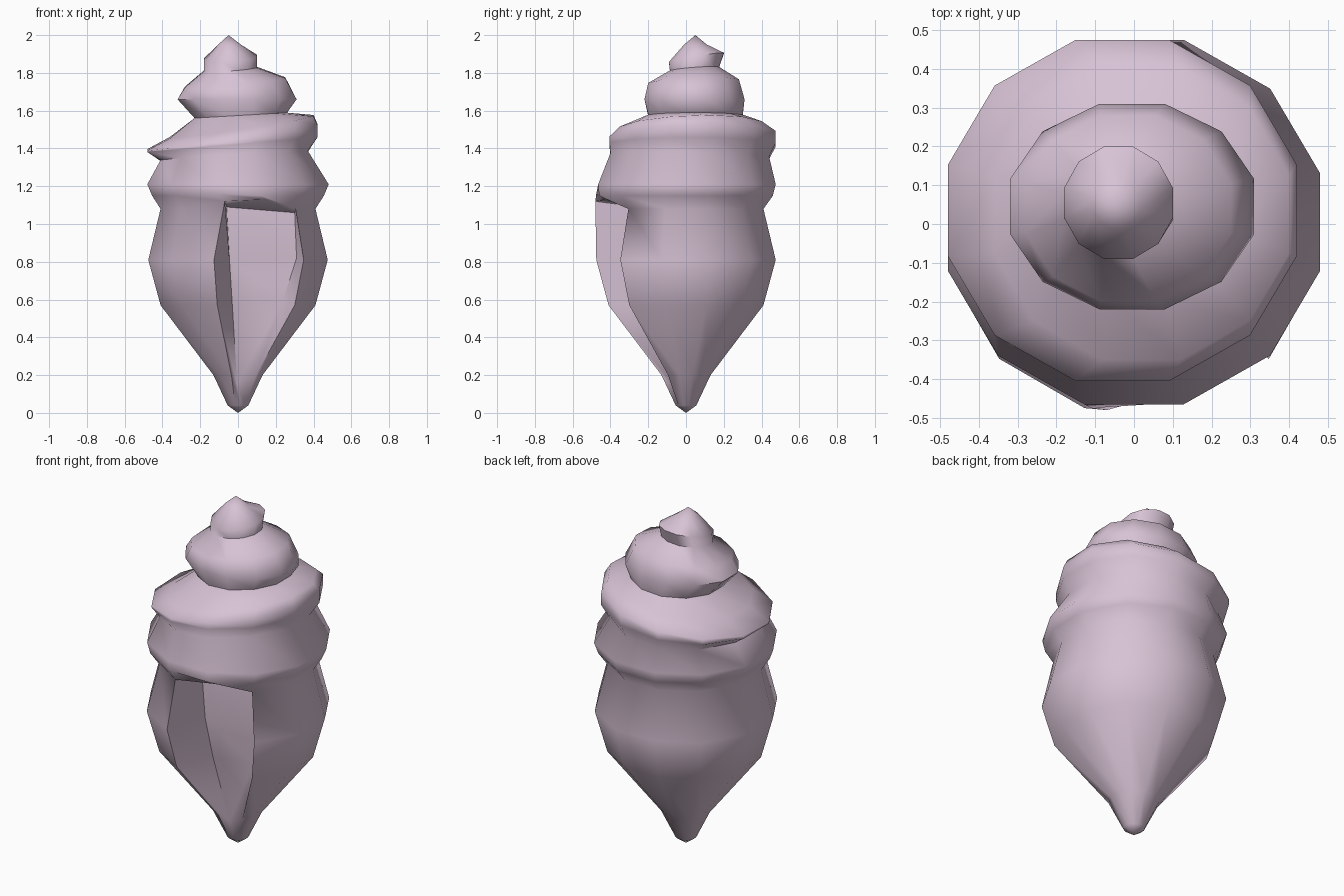
import bpy, bmesh, math
from mathutils import Vector

if "Cube" in bpy.data.objects:
    bpy.data.objects.remove(bpy.data.objects["Cube"])

SIDES = 12
C15 = math.cos(math.radians(15))

# Whorl and body rings, top to bottom: centre x, y, half width x, y, z, z tilt along x, y
rings = [
    (-.045, .05, .06, .06, 1.95, 0, 0),
    (-.04, .055, .14, .145, 1.88, .01, .025),
    (-.04, .045, .14, .13, 1.82, .01, .01),
    (-.015, .04, .265, .24, 1.75, .025, .01),
    (-.005, .045, .315, .265, 1.66, 0, 0),
    (.015, .05, .245, .25, 1.575, .015, 0),
    (.02, .025, .38, .375, 1.515, .06, .015),
    (-.03, .035, .45, .44, 1.46, .07, .015),
    (-.03, .035, .45, .44, 1.42, .04, 0),
    (-.02, .02, .39, .42, 1.36, .025, -.01),
    (0, .005, .48, .47, 1.21, 0, 0),
    (0, 0, .455, .46, 1.15, 0, 0),
    (0, 0, .41, .41, 1.08, 0, 0),
    (0, 0, .475, .475, .81, 0, 0),
    (0, 0, .41, .41, .57, 0, 0),
    (0, 0, .13, .13, .20, 0, 0),
    (0, 0, .055, .055, .04, 0, 0),
]
MOUTH = len(rings) - 5            # ring at the top of the opening
LEFT, MID, RIGHT = 8, 9, 10       # columns around the opening

bm = bmesh.new()
loops = []
for cx, cy, rx, ry, z, tx, ty in rings:
    loop = []
    for k in range(SIDES):
        a = math.radians(15 + 30 * k)
        c, s = math.cos(a), math.sin(a)
        loop.append(bm.verts.new((cx + rx * c / C15, cy + ry * s / C15,
                                  z + tx * c + ty * s)))
    loops.append(loop)

# Overhanging brow and bottom tip of the opening
loops[MOUTH - 1][LEFT].co = (-.11, -.475, 1.16)
loops[MOUTH][LEFT].co = (-.07, -.48, 1.12)
loops[MOUTH][MID].co = (.15, -.42, 1.13)
loops[MOUTH][RIGHT].co = (.305, -.305, 1.08)
tip = loops[MOUTH + 3][MID]
tip.co = (-.005, -.07, .15)

# Outer skin, leaving the opening out
for i in range(len(loops) - 1):
    for k in range(SIDES):
        if MOUTH <= i < MOUTH + 3 and k in (LEFT, MID):
            continue
        n = (k + 1) % SIDES
        bm.faces.new((loops[i][k], loops[i + 1][k], loops[i + 1][n], loops[i][n]))
for loop, co in ((loops[0], (-.05, .05, 2)), (loops[-1], (0, 0, 0))):
    pole = bm.verts.new(co)
    for k in range(SIDES):
        bm.faces.new((loop[k], loop[(k + 1) % SIDES], pole))

# Recessed opening: inner wall, back panel and lip
inner_left = [bm.verts.new(p) for p in
              ((-.06, -.25, 1.09), (-.045, -.24, .81), (-.03, -.19, .57))] + [tip]
inner_right = [bm.verts.new(p) for p in
               ((.30, -.21, 1.06), (.31, -.23, .82), (.24, -.20, .60))] + [tip]
strips = [[loops[MOUTH + j][LEFT] for j in range(4)], inner_left, inner_right,
          [loops[MOUTH + j][RIGHT] for j in range(4)]]
for a, b in zip(strips, strips[1:]):
    for j in range(3):
        bm.faces.new(list(dict.fromkeys((a[j], a[j + 1], b[j + 1], b[j]))))
top = loops[MOUTH]
bm.faces.new((top[LEFT], top[MID], inner_left[0]))
bm.faces.new((top[MID], top[RIGHT], inner_right[0], inner_left[0]))

bmesh.ops.delete(bm, geom=[v for v in bm.verts if not v.link_faces], context='VERTS')
bmesh.ops.recalc_face_normals(bm, faces=bm.faces[:])
mesh = bpy.data.meshes.new("spiral_shell")
bm.to_mesh(mesh)
bm.free()

shell = bpy.data.objects.new("spiral_shell", mesh)
bpy.context.collection.objects.link(shell)
mat = bpy.data.materials.new("pale_pink")
mat.diffuse_color = (.68, .54, .66, 1)
mat.use_nodes = True
mat.node_tree.nodes["Principled BSDF"].inputs["Base Color"].default_value = mat.diffuse_color
mesh.materials.append(mat)

# Smooth whorls, crisp opening
bpy.context.view_layer.objects.active = shell
shell.select_set(True)
bpy.ops.object.shade_smooth_by_angle(angle=math.radians(62))
